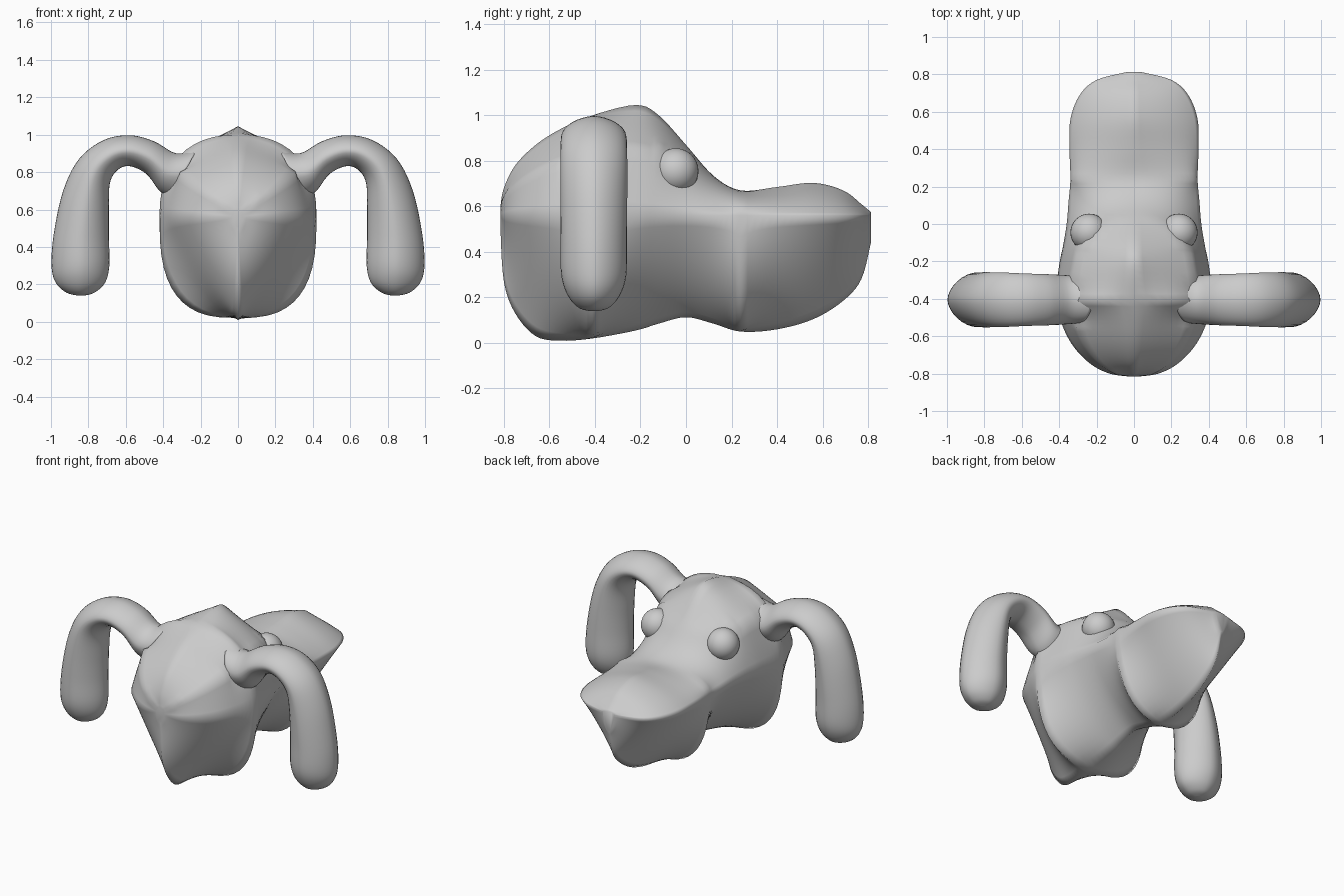
import bpy, bmesh
from math import sin, cos, pi, copysign
from mathutils import Vector

if "Cube" in bpy.data.objects:
    bpy.data.objects.remove(bpy.data.objects["Cube"])


def spline(rows, steps):
    """Catmull-Rom through rows of any length."""
    p = [Vector(r) for r in rows]
    out = []
    for i in range(len(p) - 1):
        a, b, c, d = p[max(i - 1, 0)], p[i], p[i + 1], p[min(i + 2, len(p) - 1)]
        for k in range(steps):
            t = k / steps
            out.append(0.5 * (2 * b + (c - a) * t + (2 * a - 5 * b + 4 * c - d) * t ** 2
                              + (3 * b - a - 3 * c + d) * t ** 3))
    return out + [p[-1]]


def loft(name, rings):
    """Skin closed rings and cap both ends."""
    bm = bmesh.new()
    vs = [[bm.verts.new(co) for co in ring] for ring in rings]
    n = len(vs[0])
    for a, b in zip(vs, vs[1:]):
        for j in range(n):
            bm.faces.new((a[j], a[(j + 1) % n], b[(j + 1) % n], b[j]))
    bm.faces.new(vs[0])
    bm.faces.new(vs[-1])
    bmesh.ops.recalc_face_normals(bm, faces=bm.faces)
    for f in bm.faces:
        f.smooth = True
    me = bpy.data.meshes.new(name)
    bm.to_mesh(me)
    bm.free()
    ob = bpy.data.objects.new(name, me)
    bpy.context.collection.objects.link(ob)
    return ob


def spow(v, e):
    return copysign(abs(v) ** e, v)


# Head and muzzle: y, top z, bottom z, half width, upper and lower roundness
MID = 0.56
head_rows = [
    (-0.815, 0.60, 0.50, 0.03, 2.0, 2.0),
    (-0.80, 0.68, 0.27, 0.13, 2.0, 2.0),
    (-0.75, 0.78, 0.13, 0.23, 2.0, 2.0),
    (-0.66, 0.87, 0.03, 0.32, 2.1, 2.1),
    (-0.55, 0.94, 0.01, 0.38, 2.2, 2.4),
    (-0.41, 1.00, 0.02, 0.42, 2.35, 2.8),
    (-0.22, 1.045, 0.055, 0.40, 2.0, 2.3),
    (-0.12, 1.00, 0.085, 0.38, 1.9, 2.1),
    (0.00, 0.87, 0.113, 0.36, 1.8, 2.0),
    (0.12, 0.735, 0.085, 0.35, 1.8, 2.1),
    (0.24, 0.67, 0.05, 0.34, 2.2, 2.4),
    (0.40, 0.685, 0.06, 0.345, 1.9, 2.0),
    (0.56, 0.703, 0.105, 0.34, 1.8, 2.0),
    (0.69, 0.67, 0.185, 0.29, 1.9, 2.0),
    (0.77, 0.61, 0.28, 0.20, 2.0, 2.0),
    (0.812, 0.575, 0.44, 0.04, 2.0, 2.0),
]
N, STEPS = 48, 5
rings = []
for y, top, bot, w, nu, nl in spline(head_rows, STEPS):
    ring = []
    for j in range(N):
        a = 2 * pi * j / N
        up = sin(a) > -1e-9
        e = 2 / (nu if up else nl)
        h = top - MID if up else MID - bot
        ring.append(Vector((w * spow(cos(a), e), y, MID + h * spow(sin(a), e))))
    rings.append(ring)


def pinned(i, j, p):
    """True on the guide curves, between which the skin is stretched tight."""
    if j % (N // 4) == 0 or i in (0, 5 * STEPS, 10 * STEPS, len(rings) - 1):
        return True
    if p.z > MID and p.y < -0.41:
        return abs(p.z - 0.57 - 0.68 * abs(p.x)) < 0.025
    brow = (p.x / 0.33) ** 2 + ((p.y + 0.3) / 0.35) ** 2
    return p.z > 0.76 and p.y > -0.33 and 0.90 < brow < 1.08


def tightness(p):
    if p.z < MID:
        return 0.8
    return 0.45 if p.y > 0.24 else 0.75


free = [(i, j) for i, r in enumerate(rings) for j, p in enumerate(r) if not pinned(i, j, p)]
full = [list(r) for r in rings]
for _ in range(150):
    for i, j in free:
        r = rings[i]
        avg = (r[j - 1] + r[(j + 1) % N] + rings[i - 1][j] + rings[i + 1][j]) * 0.25
        r[j] = r[j] + (avg - r[j]) * 1.5
for i, j in free:
    rings[i][j] = full[i][j].lerp(rings[i][j], tightness(full[i][j]))
loft("head", rings)

# Hanging ears: outer x, z, inner x, z, half depth
ear_rows = [
    (0.22, 0.92, 0.36, 0.66, 0.125),
    (0.33, 0.90, 0.42, 0.70, 0.132),
    (0.45, 0.965, 0.49, 0.79, 0.137),
    (0.58, 0.997, 0.58, 0.832, 0.14),
    (0.72, 0.97, 0.645, 0.81, 0.145),
    (0.85, 0.87, 0.685, 0.74, 0.147),
    (0.935, 0.70, 0.69, 0.60, 0.147),
    (0.985, 0.47, 0.69, 0.45, 0.146),
    (0.997, 0.30, 0.688, 0.30, 0.143),
    (0.975, 0.21, 0.71, 0.21, 0.115),
    (0.92, 0.157, 0.765, 0.157, 0.07),
    (0.86, 0.14, 0.82, 0.14, 0.02),
]
for side, label in ((1, "right"), (-1, "left")):
    rings = []
    for ox, oz, ix, iz, d in spline(ear_rows, 5):
        cx, cz, hx, hz = (ox + ix) / 2, (oz + iz) / 2, (ox - ix) / 2, (oz - iz) / 2
        ring = []
        for j in range(32):
            c, s = (spow(f(2 * pi * j / 32), 1.15) for f in (cos, sin))
            ring.append((side * (cx + hx * c), -0.405 + d * s, cz + hz * c))
        rings.append(ring)
    loft(label + "_ear", rings)

    # Bulging eyes under the brow
    bpy.ops.mesh.primitive_uv_sphere_add(segments=32, ring_count=16, radius=0.1,
                                         location=(side * 0.24, -0.045, 0.755))
    bpy.context.object.name = label + "_eye"
    bpy.ops.object.shade_smooth()
